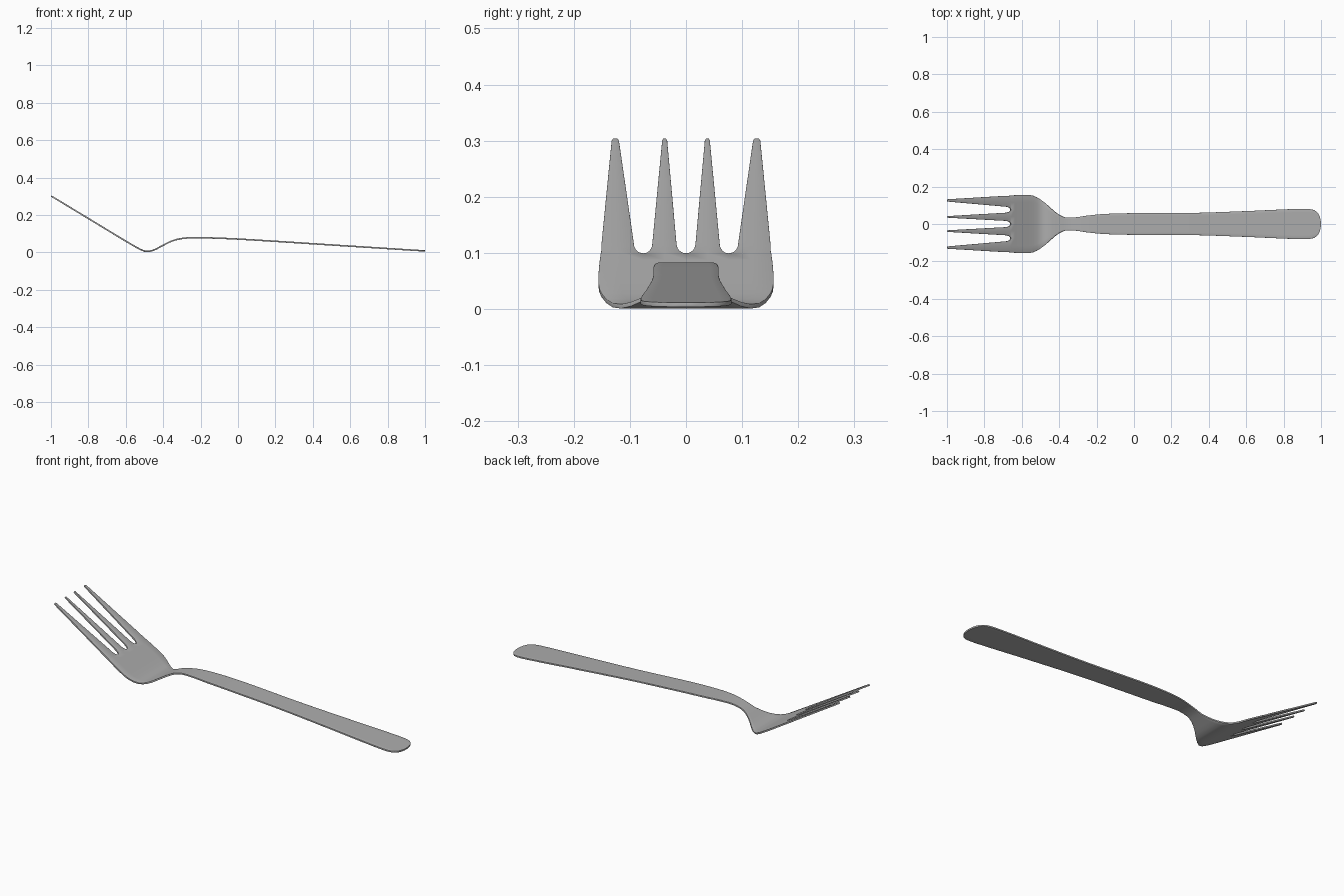
import bpy, bmesh, math

if "Cube" in bpy.data.objects:
    bpy.data.objects.remove(bpy.data.objects["Cube"])

THICK = 0.008
# side profile (x, z) and half width (x, w) of the body
PROFILE = [(-1, .302), (-.8, .181), (-.65, .09), (-.6, .06), (-.54, .025), (-.51, .01),
           (-.485, .0045), (-.45, .012), (-.4, .038), (-.35, .062), (-.3, .074),
           (-.25, .078), (-.2, .0785), (0, .071), (.5, .0395), (1, .0075)]
WIDTH = [(-.66, .152), (-.62, .155), (-.57, .156), (-.54, .151), (-.5, .131), (-.46, .099),
         (-.42, .063), (-.38, .039), (-.35, .034), (-.3, .037), (-.25, .045), (-.15, .054),
         (0, .058), (.3, .059), (.6, .069), (.8, .078), (.9, .081), (.94, .0795),
         (.965, .073), (.982, .06), (.993, .04), (.999, .012)]


def smooth(points, x):
    """Smooth curve through the points."""
    n = len(points)

    def slope(i):
        a, b = points[max(i - 1, 0)], points[min(i + 1, n - 1)]
        return (b[1] - a[1]) / (b[0] - a[0])
    i = 0
    while i < n - 2 and x > points[i + 1][0]:
        i += 1
    (x0, y0), (x1, y1) = points[i], points[i + 1]
    h = x1 - x0
    t = (x - x0) / h
    return ((2*t**3 - 3*t*t + 1) * y0 + (t**3 - 2*t*t + t) * h * slope(i)
            + (3*t*t - 2*t**3) * y1 + (t**3 - t*t) * h * slope(i + 1))


bm = bmesh.new()


def strip(rows):
    """Skin rows of (x, [y...]) laid along the side profile."""
    last = None
    for x, ys in rows:
        row = [bm.verts.new((x, y, smooth(PROFILE, x))) for y in ys]
        if last:
            for a in range(len(row) - 1):
                bm.faces.new((last[a], row[a], row[a + 1], last[a + 1]))
        last = row


# handle, neck and head
xs = []
for (a, _), (b, _) in zip(WIDTH, WIDTH[1:]):
    steps = max(2, math.ceil((b - a) / .03))
    xs += [a + (b - a) * k / steps for k in range(steps)]
xs.append(WIDTH[-1][0])
strip([(x, [smooth(WIDTH, x) * k / 4 for k in range(-4, 5)]) for x in xs])

# tines: rounded slot roots, then a straight taper to a blunt tip
ROOT, R, TIP = -.66, .017, -.998


def tine(side, root, base, tip):
    rows = []
    for k in range(7):                      # quarter circles of the slots
        a = math.pi / 2 * k / 6
        t = math.sin(a)
        x = ROOT - .03 * (1 - math.cos(a))
        rows.append((x, [r + (b - r) * t for r, b in zip(root, base)]))
    x0 = rows[-1][0]
    for k in range(1, 9):
        t = k / 8
        rows.append((x0 + (TIP + .006 - x0) * t, [b + (e - b) * t for b, e in zip(base, tip)]))
    mid = sum(tip) / 2
    rows.append((TIP, [mid + (e - mid) * .6 for e in tip]))
    strip([(x, sorted(side * y for y in (lo, (lo + hi) / 2, hi))) for x, (lo, hi) in rows])


for side in (-1, 1):
    tine(side, (0, .076), (R, .076 - R + .001), (.0335, .0425))
    tine(side, (.076, .152), (.076 + R, .1505), (.1195, .1325))

bmesh.ops.remove_doubles(bm, verts=bm.verts, dist=.0003)
bmesh.ops.recalc_face_normals(bm, faces=bm.faces)
mesh = bpy.data.meshes.new("fork")
bm.to_mesh(mesh)
bm.free()
fork = bpy.data.objects.new("fork", mesh)
bpy.context.collection.objects.link(fork)

# sheet thickness and softened rim
solid = fork.modifiers.new("thickness", 'SOLIDIFY')
solid.thickness = THICK
solid.offset = 0
rim = fork.modifiers.new("rim", 'BEVEL')
rim.width = .0015
rim.segments = 2
rim.limit_method = 'ANGLE'
rim.angle_limit = math.radians(50)

steel = bpy.data.materials.new("steel grey")
steel.diffuse_color = (.42, .42, .42, 1)
steel.use_nodes = True
steel.node_tree.nodes["Principled BSDF"].inputs["Base Color"].default_value = steel.diffuse_color
mesh.materials.append(steel)
bpy.context.view_layer.objects.active = fork
fork.select_set(True)
bpy.ops.object.shade_smooth_by_angle(angle=math.radians(40))
